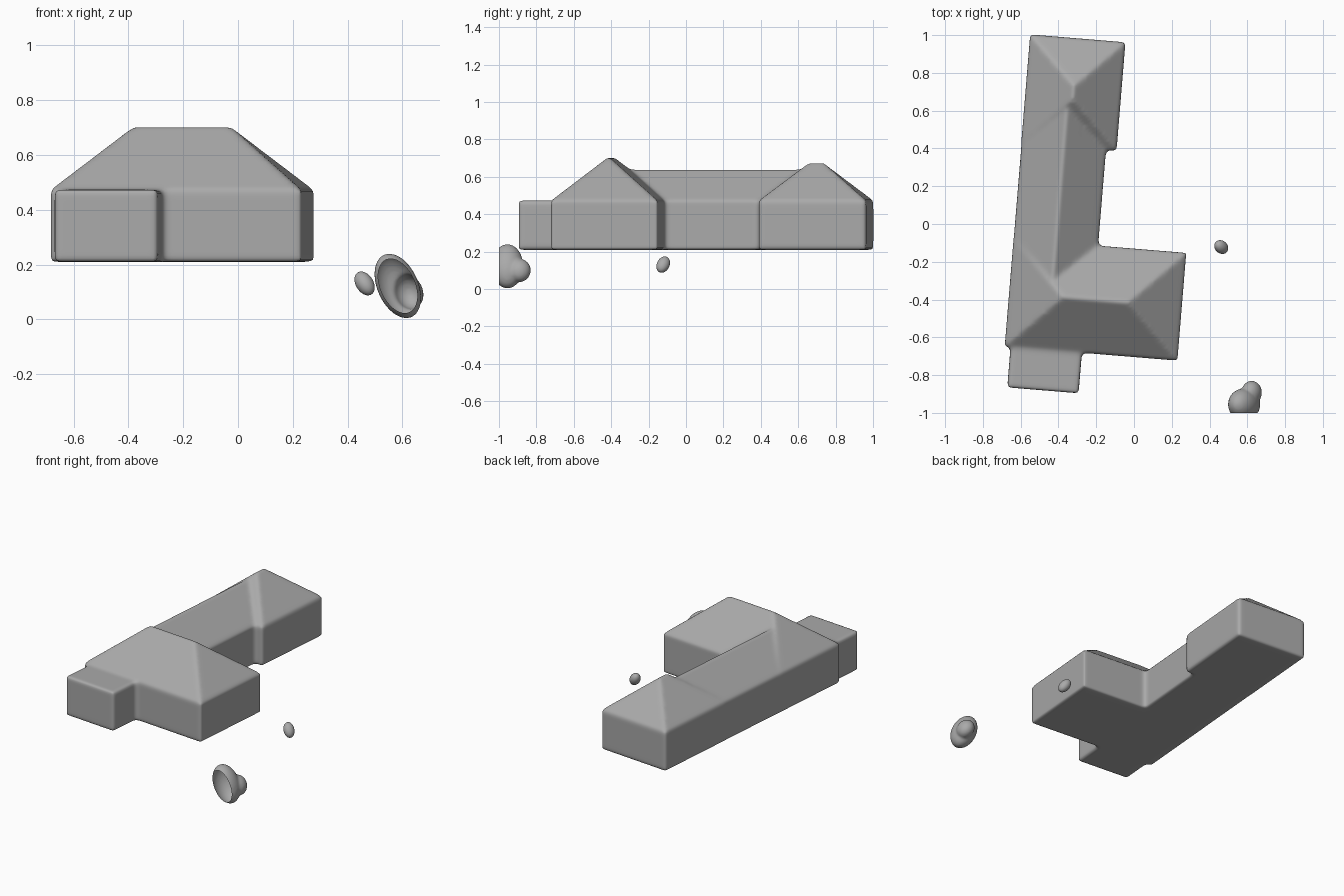
import bpy, bmesh
from math import radians
from mathutils import Matrix, Vector

if "Cube" in bpy.data.objects:
    bpy.data.objects.remove(bpy.data.objects["Cube"])

BASE, EAVE = 0.21, 0.473

grey = bpy.data.materials.new("plain grey")
grey.use_nodes = True
grey.diffuse_color = (0.4, 0.4, 0.4, 1)
bsdf = next(n for n in grey.node_tree.nodes if n.type == "BSDF_PRINCIPLED")
bsdf.inputs["Base Color"].default_value = (0.4, 0.4, 0.4, 1)
bsdf.inputs["Roughness"].default_value = 0.7


def make_object(name, bm):
    mesh = bpy.data.meshes.new(name)
    bmesh.ops.recalc_face_normals(bm, faces=bm.faces)
    bm.to_mesh(mesh)
    bm.free()
    mesh.materials.append(grey)
    obj = bpy.data.objects.new(name, mesh)
    bpy.context.collection.objects.link(obj)
    return obj


def block(name, x0, x1, y0, y1, slope=0, hipped=True):
    """Walls with a hipped, gabled or flat roof, as one convex solid."""
    pts = [(x, y, z) for x in (x0, x1) for y in (y0, y1) for z in (BASE, EAVE)]
    if slope:
        half = min(x1 - x0, y1 - y0) / 2
        top = EAVE + half * slope
        inset = half if hipped else 0
        cx, cy = (x0 + x1) / 2, (y0 + y1) / 2
        if y1 - y0 > x1 - x0:
            pts += [(cx, y0 + inset, top), (cx, y1 - inset, top)]
        else:
            pts += [(x0 + inset, cy, top), (x1 - inset, cy, top)]
    bm = bmesh.new()
    for p in pts:
        bm.verts.new(p)
    bmesh.ops.convex_hull(bm, input=bm.verts)
    return make_object(name, bm)


def pebble(name, centre, radii, tilt_x=0, tilt_y=0):
    bm = bmesh.new()
    turn = Matrix.Rotation(radians(tilt_y), 4, "Y") @ Matrix.Rotation(radians(tilt_x), 4, "X")
    shape = Matrix.Translation(centre) @ turn @ Matrix.Diagonal((*radii, 1))
    bmesh.ops.create_icosphere(bm, subdivisions=4, radius=1, matrix=shape)
    return make_object(name, bm)


def soft_union(parts, voxel, rounds):
    """Join solids into the first one, then round all edges softly."""
    body = parts[0]
    for part in parts[1:]:
        mod = body.modifiers.new("join", "BOOLEAN")
        mod.operation, mod.solver, mod.object = "UNION", "EXACT", part
    remesh = body.modifiers.new("remesh", "REMESH")
    remesh.mode, remesh.voxel_size = "VOXEL", voxel
    smooth = body.modifiers.new("soften", "SMOOTH")
    smooth.factor, smooth.iterations = 0.5, rounds
    graph = bpy.context.evaluated_depsgraph_get()
    mesh = bpy.data.meshes.new_from_object(body.evaluated_get(graph))
    body.modifiers.clear()
    body.data = mesh
    mesh.materials.clear()
    mesh.materials.append(grey)
    for part in parts[1:]:
        bpy.data.objects.remove(part)
    return body


def shade(obj):
    obj.data.polygons.foreach_set("use_smooth", [True] * len(obj.data.polygons))
    obj.data.update()


# Building: two hipped blocks, a connecting wing and a flat annex
building = soft_union([
    block("building", -0.629, 0.288, -0.702, -0.13, 0.82),
    block("wing", -0.628, -0.18, -0.42, 0.66, 0.76, hipped=False),
    block("end_block", -0.63, -0.124, 0.379, 0.955, 0.81),
    block("annex", -0.598, -0.219, -0.917, -0.55),
], 0.012, 7)
building.rotation_euler.z = radians(-4.7)
shade(building)

# Small loose pebble
shade(pebble("small_pebble", (0.462, -0.122, 0.131), (0.032, 0.034, 0.049), -22, -32))

# Large hollow pebble, sliced open at the front
shell = soft_union([
    pebble("hollow_pebble", (0.583, -0.955, 0.122), (0.075, 0.085, 0.125), 0, -24),
    pebble("lobe", (0.623, -0.892, 0.1), (0.052, 0.062, 0.065), 0, -24),
], 0.008, 6)
bm = bmesh.new()
bm.from_mesh(shell.data)
bmesh.ops.bisect_plane(bm, geom=bm.verts[:] + bm.edges[:] + bm.faces[:],
                       plane_co=Vector((0, -1, 0)), plane_no=Vector((0, -1, 0)),
                       clear_outer=True)
bm.to_mesh(shell.data)
bm.free()
shade(shell)
